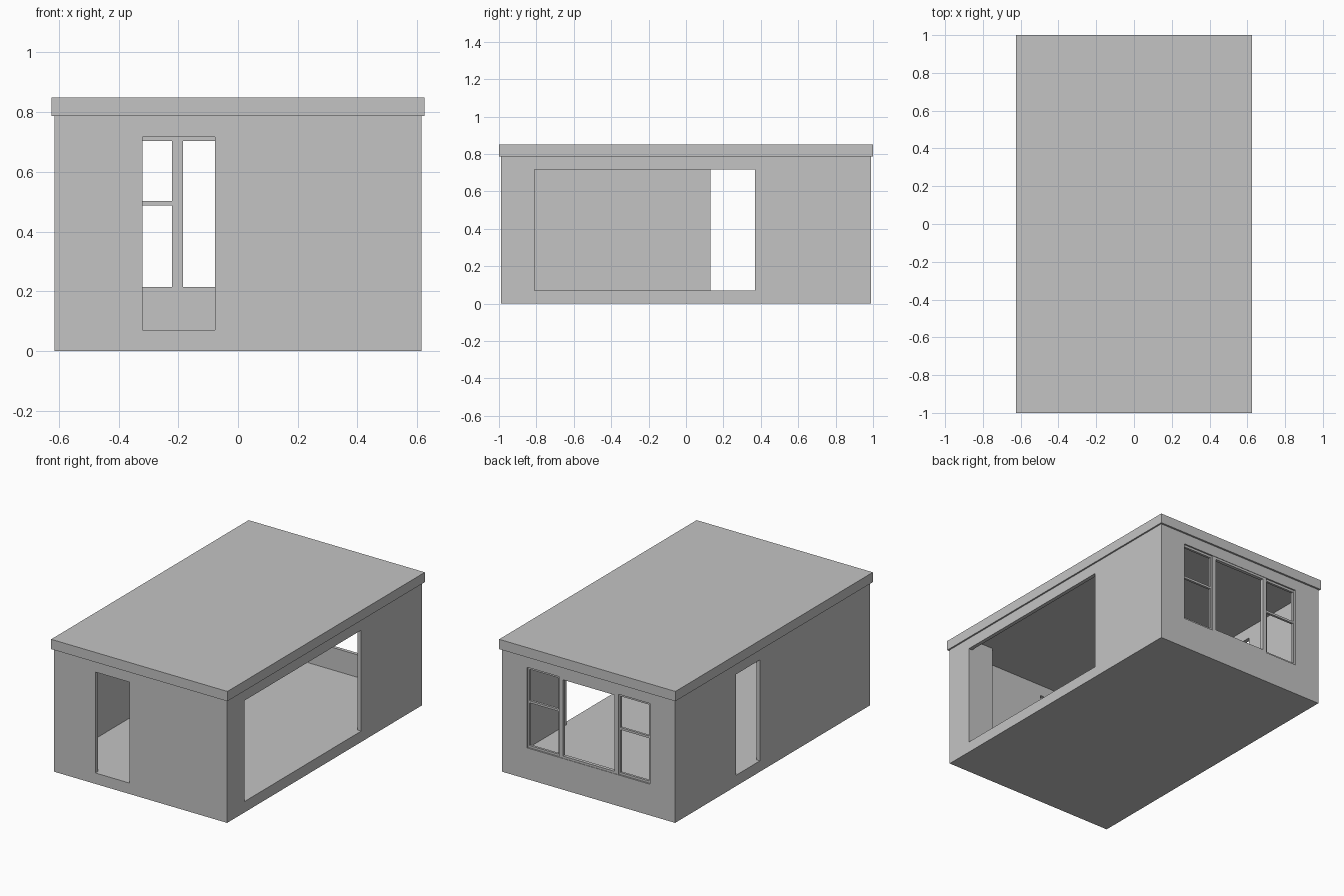
import bpy
import bmesh
from mathutils import Matrix, Vector

if "Cube" in bpy.data.objects:
    bpy.data.objects.remove(bpy.data.objects["Cube"], do_unlink=True)

# Single plain grey
grey = bpy.data.materials.new("plain_grey")
grey.use_nodes = True
grey.diffuse_color = (0.55, 0.55, 0.55, 1)
grey.node_tree.nodes["Principled BSDF"].inputs["Base Color"].default_value = (0.55, 0.55, 0.55, 1)

# Main dimensions
HALF_X, HALF_Y = 0.615, 0.988
WALL = 0.025
FLOOR, HEAD, EAVE, TOP = 0.07, 0.717, 0.787, 0.85
SILL = 0.2
WIN = 0.435


def box(name, x, y, z):
    """Box from (min, max) ranges along each axis."""
    bm = bmesh.new()
    bmesh.ops.create_cube(bm, size=1)
    size = Vector((x[1] - x[0], y[1] - y[0], z[1] - z[0]))
    centre = Vector((sum(x), sum(y), sum(z))) / 2
    bm.transform(Matrix.Translation(centre) @ Matrix.Diagonal(size).to_4x4())
    mesh = bpy.data.meshes.new(name)
    bm.to_mesh(mesh)
    bm.free()
    mesh.materials.append(grey)
    obj = bpy.data.objects.new(name, mesh)
    bpy.context.collection.objects.link(obj)
    return obj


def cut(target, cutter):
    """Subtract the cutter and remove it."""
    cutter.hide_render = True
    mod = target.modifiers.new("cut", 'BOOLEAN')
    mod.operation = 'DIFFERENCE'
    mod.solver = 'EXACT'
    mod.object = cutter
    bpy.context.view_layer.update()
    graph = bpy.context.evaluated_depsgraph_get()
    mesh = bpy.data.meshes.new_from_object(target.evaluated_get(graph))
    target.modifiers.clear()
    target.data = mesh
    bpy.data.objects.remove(cutter, do_unlink=True)


# Hollow shell: floor slab and four walls
walls = box("walls_and_floor", (-HALF_X, HALF_X), (-HALF_Y, HALF_Y), (0, EAVE))
inner_x, inner_y = HALF_X - WALL, HALF_Y - WALL
cut(walls, box("room_cutter", (-inner_x, inner_x), (-inner_y, inner_y), (FLOOR, 1)))

# Openings: front door, wide side opening, narrow side door, back window
openings = {
    "front_door": ((-0.32, -0.077), (-1.1, -0.9), (FLOOR, HEAD)),
    "wide_opening": ((0.55, 0.7), (-0.81, 0.37), (FLOOR, HEAD)),
    "side_door": ((-0.7, -0.55), (0.13, 0.37), (FLOOR, HEAD)),
    "back_window": ((-WIN, WIN), (0.9, 1.1), (SILL, HEAD)),
}
for name, ranges in openings.items():
    cut(walls, box(name + "_cutter", *ranges))

# Flat roof slab with a small overhang
box("roof", (-0.625, 0.625), (-1, 1), (EAVE, TOP))

# Short inner partition beside the wide opening
box("inner_partition", (0.43, inner_x), (-0.81 - WALL, -0.81), (FLOOR, EAVE))


def frame(name, x, y, side, rail):
    """Window frame with two stiles, a sill rail and a head rail."""
    box(name + "_stile_a", (x[0], x[0] + side), y, (SILL, HEAD))
    box(name + "_stile_b", (x[1] - side, x[1]), y, (SILL, HEAD))
    inner = (x[0] + side, x[1] - side)
    box(name + "_sill_rail", inner, y, (SILL, SILL + rail))
    box(name + "_head_rail", inner, y, (HEAD - rail, HEAD))


# Back window: fixed centre light and two side lights with a cross bar
deep = (HALF_Y - WALL, HALF_Y - 0.003)
thin = (HALF_Y - WALL, HALF_Y - 0.01)
frame("centre_window", (-0.21, 0.21), deep, 0.026, 0.014)
for label, s in (("left", 1), ("right", -1)):
    span = tuple(sorted((s * 0.21, s * WIN)))
    frame(label + "_window", span, thin, 0.011, 0.014)
    bar = (span[0] + 0.011, span[1] - 0.011)
    box(label + "_window_bar", bar, thin, (0.488, 0.502))
